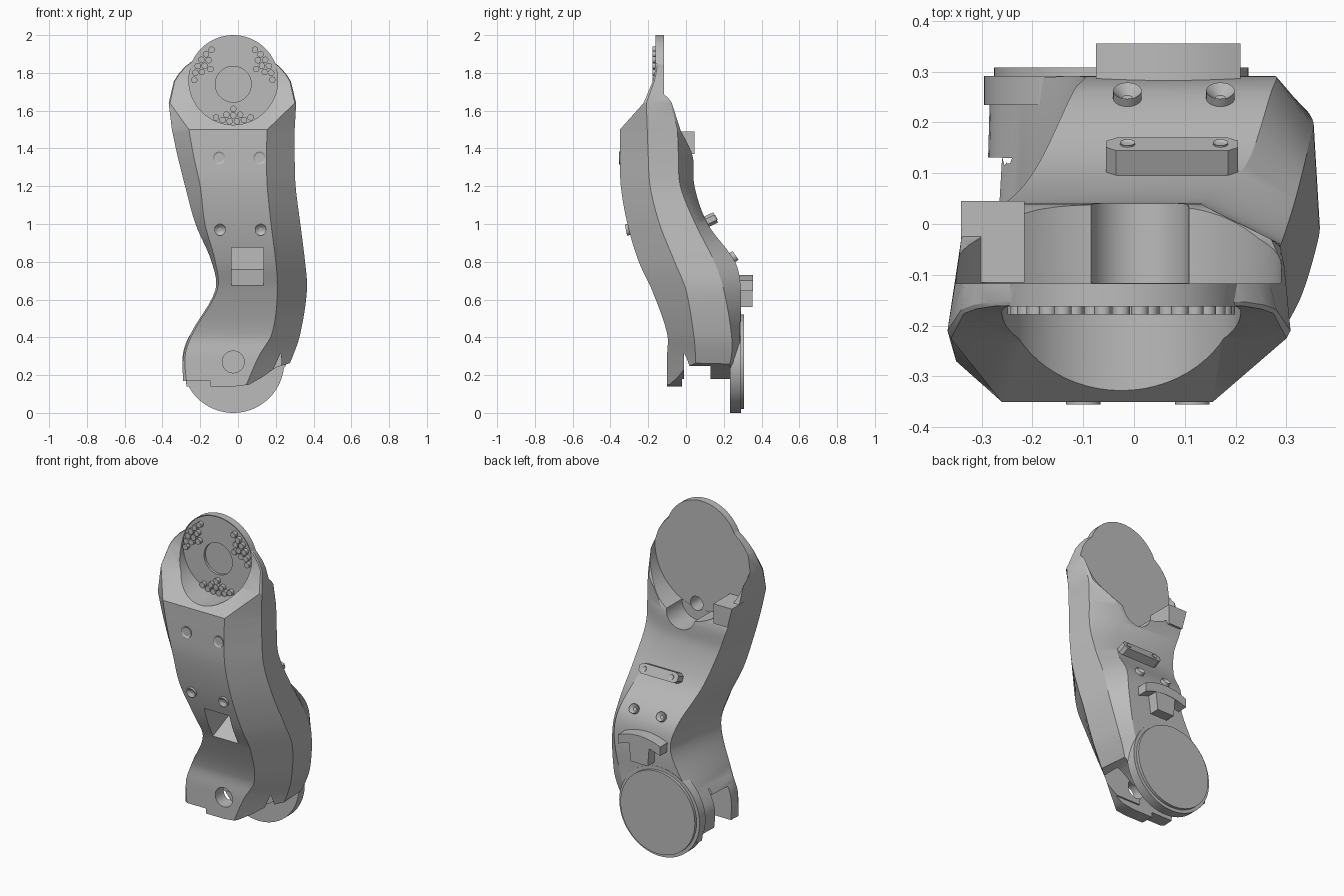
import bpy, bmesh, math
from mathutils import Vector

cube = bpy.data.objects.get("Cube")
if cube:
    bpy.data.objects.remove(cube, do_unlink=True)

grey = bpy.data.materials.new("plain_grey")
grey.use_nodes = True
grey.diffuse_color = (0.5, 0.5, 0.5, 1)
grey.node_tree.nodes["Principled BSDF"].inputs["Base Color"].default_value = grey.diffuse_color


def finish(name, bm):
    """Turn a bmesh into a named, coloured object."""
    bmesh.ops.recalc_face_normals(bm, faces=bm.faces)
    mesh = bpy.data.meshes.new(name)
    bm.to_mesh(mesh)
    bm.free()
    mesh.materials.append(grey)
    obj = bpy.data.objects.new(name, mesh)
    bpy.context.collection.objects.link(obj)
    return obj


def select_only(obj):
    bpy.ops.object.select_all(action='DESELECT')
    obj.select_set(True)
    bpy.context.view_layer.objects.active = obj


def smooth(obj, angle=28):
    select_only(obj)
    bpy.ops.object.shade_smooth_by_angle(angle=math.radians(angle))


def loft(name, rings):
    bm = bmesh.new()
    loops = [[bm.verts.new(p) for p in ring] for ring in rings]
    count = len(loops[0])
    for low, high in zip(loops, loops[1:]):
        for i in range(count):
            j = (i + 1) % count
            bm.faces.new((low[i], low[j], high[j], high[i]))
    bm.faces.new(loops[0])
    bm.faces.new(loops[-1])
    return finish(name, bm)


def prism(name, outline, axis, start, end):
    """Extrude an outline, given as (x, z) along y or (y, z) along x."""
    def place(p, depth):
        return (p[0], depth, p[1]) if axis == "y" else (depth, p[0], p[1])
    return loft(name, [[place(p, d) for p in outline] for d in (start, end)])


def box(name, x, y, z):
    return prism(name, [(x[0], z[0]), (x[1], z[0]), (x[1], z[1]), (x[0], z[1])], "y", *y)


def rod(name, x, z, radius, start, end, sides=64):
    """Cylinder lying along y."""
    turn = [math.tau * i / sides for i in range(sides)]
    ring = [(x + radius * math.cos(t), z + radius * math.sin(t)) for t in turn]
    return prism(name, ring, "y", start, end)


def boolean(target, tool, operation="DIFFERENCE"):
    tool.hide_render = True
    mod = target.modifiers.new("cut", 'BOOLEAN')
    mod.operation = operation
    mod.solver = 'EXACT'
    mod.object = tool
    select_only(target)
    bpy.ops.object.modifier_apply(modifier=mod.name)
    bpy.data.objects.remove(tool, do_unlink=True)


def screw(name, place, normal, radius=0.03, height=0.02):
    """Screw head with a small socket."""
    bm = bmesh.new()
    bmesh.ops.create_cone(bm, cap_ends=True, segments=24, radius1=radius,
                          radius2=radius, depth=height)
    top = max(bm.faces, key=lambda f: f.calc_center_median().z)
    bmesh.ops.inset_region(bm, faces=[top], thickness=radius * 0.64)
    bmesh.ops.translate(bm, verts=top.verts, vec=(0, 0, -height * 0.6))
    obj = finish(name, bm)
    obj.location = place
    obj.rotation_euler = Vector(normal).to_track_quat('Z', 'Y').to_euler()
    smooth(obj)


# Body sections: height, front left/right/y, left x/y, right x/y, right rear y, back left/right/y
SECTIONS = [
    (0.14, -0.27, 0.04, -0.1, -0.29, -0.09, 0.22, 0.05, 0.2, -0.27, 0.18, 0.285),
    (0.3, -0.28, 0.11, -0.1, -0.29, -0.08, 0.29, 0.05, 0.24, -0.28, 0.2, 0.285),
    (0.42, -0.24, 0.18, -0.1, -0.25, -0.08, 0.33, 0.04, 0.24, -0.22, 0.24, 0.285),
    (0.65, -0.11, 0.21, -0.18, -0.12, -0.15, 0.365, 0, 0.2, -0.1, 0.28, 0.29),
    (0.8, -0.12, 0.2, -0.25, -0.14, -0.2, 0.355, -0.06, 0.15, -0.12, 0.27, 0.26),
    (1, -0.175, 0.175, -0.31, -0.225, -0.23, 0.33, -0.14, 0.05, -0.19, 0.22, 0.115),
    (1.2, -0.2, 0.155, -0.345, -0.28, -0.255, 0.305, -0.19, -0.03, -0.25, 0.14, 0.045),
    (1.36, -0.235, 0.15, -0.35, -0.32, -0.265, 0.3, -0.2, -0.04, -0.305, 0.14, 0.035),
    (1.5, -0.26, 0.155, -0.35, -0.35, -0.27, 0.3, -0.205, -0.045, -0.34, 0.27, -0.03),
    (1.64, -0.36, 0.3, -0.225, -0.367, -0.21, 0.308, -0.21, -0.085, -0.345, 0.29, -0.075),
]
SHOULDER = 8


def slope(i, k):
    a, b = SECTIONS[max(i - 1, 0)], SECTIONS[min(i + 1, SHOULDER)]
    return (b[k] - a[k]) / (b[0] - a[0])


def section_ring(s):
    z, fl, fr, fy, lx, ly, rx, ry, rear, bl, br, by = s
    return [(fl, fy, z), (fr, fy, z), (rx, ry, z), (rx - 0.012, rear, z),
            (br, by, z), (bl, by, z), (lx, ly, z)]


def crown_ring(t):
    """Rounded crown above the shoulder, t from 0 to 1."""
    half = 0.338 * math.sqrt(1 - (0.8 * t) ** 2)
    left, right = -0.03 - half, -0.03 + half
    front = -0.16 - 0.065 * (1 - t) ** 2
    side = front + 0.008
    return section_ring((1.64 + 0.23 * t, left + 0.005, right - 0.005, front, left, side,
                         right, side, -0.12, left + 0.005, right - 0.015, -0.112))


rings = []
for i in range(SHOULDER):
    a, b = SECTIONS[i], SECTIONS[i + 1]
    h = b[0] - a[0]
    for step in range(6):
        t = step / 6
        u = 1 - t
        rings.append(section_ring([a[0] + h * t] + [
            a[k] * (1 + 2 * t) * u * u + b[k] * (3 - 2 * t) * t * t
            + h * t * u * (slope(i, k) * u - slope(i + 1, k) * t) for k in range(1, 12)]))
rings += [section_ring(s) for s in SECTIONS[SHOULDER:]]
rings += [crown_ring(i / 6) for i in range(3, 7)]
body = loft("limb_body", rings)

# Upper joint: flange, front seat, rear pocket and its screw lobe
CX = -0.025
WIDE = (-0.6, 0.6)
boolean(body, rod("flange", CX, 1.76, 0.24, -0.162, -0.113, 72), "UNION")
boolean(body, rod("front_seat", CX, 1.76, 0.235, -0.6, -0.155))
boolean(body, rod("centre_recess", CX, 1.74, 0.095, -0.3, -0.14))
boolean(body, box("flange_back", WIDE, (-0.117, 0.4), (1.74, 2.1)))
boolean(body, rod("rear_pocket", -0.03, 1.66, 0.32, -0.117, 0.4))
boolean(body, rod("pocket_lobe", 0.01, 1.37, 0.098, -0.116, 0.4, 40))
boolean(body, rod("lobe_hole", 0.01, 1.37, 0.042, -0.28, 0.4, 32))

# Lower joint: clevis gap open to one side, shaped lug edge and pivot hole
boolean(body, rod("clevis_gap", CX, 0.27, 0.255, -0.01, 0.13))
boolean(body, box("clevis_side", (-0.6, -0.05), (-0.02, 0.131), (0, 0.37)))
boolean(body, box("clevis_floor", WIDE, (-0.02, 0.235), (0, 0.18)))
boolean(body, prism("lug_edge", [(-0.02, 0), (-0.02, 0.14), (0.06, 0.15), (0.13, 0.19),
                                 (0.2, 0.24), (0.28, 0.265), (0.6, 0.265), (0.6, 0)],
                    "y", -0.5, 0.234))
boolean(body, box("lug_step", (-0.6, -0.145), (-0.5, 0.1), (0, 0.17)))
boolean(body, rod("pivot_hole", CX, 0.27, 0.058, -0.3, 0.05, 40))

# Sloped front window
boolean(body, prism("window", [(-0.6, 0.67), (-0.2, 0.67), (0, 0.76), (0, 0.875), (-0.6, 0.875)],
                    "x", -0.035, 0.135))
smooth(body)

smooth(rod("lower_disc", CX, 0.27, 0.27, 0.234, 0.291, 72))
smooth(rod("lower_cap", CX, 0.27, 0.25, 0.285, 0.308, 72))

# Contact studs in three fans around the flange
FAN = [(0.14, 1, 0), (0.175, 3, 12), (0.207, 6, 10.5)]
for turn in (0, 120, 240):
    for radius, count, gap in FAN:
        for i in range(count):
            t = math.radians(turn + (i - (count - 1) / 2) * gap - 90)
            smooth(rod("contact_stud", CX + radius * math.cos(t), 1.75 + radius * math.sin(t),
                       0.017, -0.178, -0.15, 14))

# Rear block beside the pocket
prism("pocket_block", [(-0.31, 1.37), (-0.215, 1.37), (-0.215, 1.49), (-0.34, 1.49)],
      "y", -0.115, 0.045)

# T-shaped rear bracket with an arched bar
arch = [(0.0675 + 0.1425 * i / 4, 0.73 - 0.03 * (i / 4) ** 2) for i in range(-4, 5)]
smooth(prism("bracket_bar", arch + [(x, z - 0.055) for x, z in reversed(arch)],
             "y", 0.27, 0.355))
prism("bracket_stem", [(0.01, 0.56), (0.125, 0.56), (0.14, 0.69), (0, 0.69)],
      "y", 0.27, 0.353)

# Angled rear bar with clipped ends, and its two screws
half_bar = [(0.11, -0.03), (0.13, -0.015), (0.13, 0.015), (0.11, 0.03)]
bar = prism("rear_bar", half_bar + [(-x, -z) for x, z in half_bar], "y", -0.03, 0.03)
bar.location = (0.075, 0.13, 1.022)
bar.rotation_euler = (math.radians(25), 0, 0)
for x in (-0.013, 0.17):
    screw("rear_screw", (x, 0.25, 0.825), (0, 0.82, 0.57), 0.028, 0.03)
    screw("bar_screw", (x, 0.156, 1.034), (0, 0.9, 0.42), 0.015, 0.01)

# Front screws
for x in (-0.1, 0.115):
    screw("upper_front_screw", (x, -0.345, 1.35), (0, -1, 0), 0.034)
    screw("lower_front_screw", (x + 0.005, -0.308, 0.97), (0, -1, -0.2))
